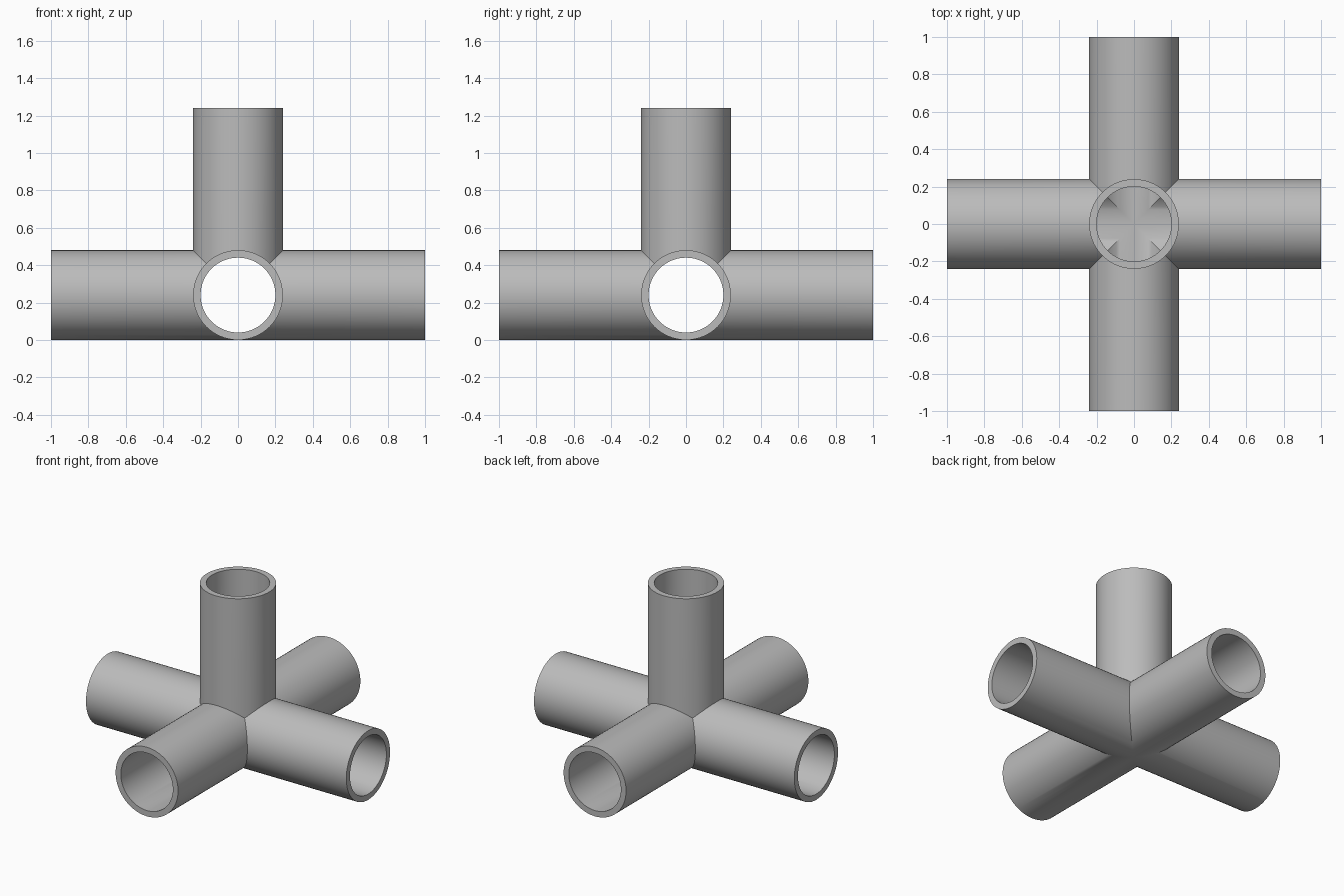
import bpy, bmesh, math
from mathutils import Vector

cube = bpy.data.objects.get("Cube")
if cube:
    bpy.data.objects.remove(cube, do_unlink=True)

OUTER, INNER, CENTRE, SEGMENTS = 0.24, 0.2, 0.24, 64

grey = bpy.data.materials.new("plain grey")
grey.use_nodes = True
colour = (0.5, 0.5, 0.5, 1)
grey.diffuse_color = colour
grey.node_tree.nodes["Principled BSDF"].inputs["Base Color"].default_value = colour

X, Y, Z = Vector((1, 0, 0)), Vector((0, 1, 0)), Vector((0, 0, 1))
bm = bmesh.new()


def ring(axis, radius, end=None):
    """Circle round an arm: flat at its end, or mitred against its neighbours."""
    u = Z if axis.z == 0 else X
    v = axis.cross(u)
    verts = []
    for i in range(SEGMENTS):
        a = 2 * math.pi * i / SEGMENTS
        side = (u * math.cos(a) + v * math.sin(a)) * radius
        along = end if end else max(abs(side.x), abs(side.y), side.z)
        verts.append(bm.verts.new(side + axis * along + Z * CENTRE))
    return verts


def arm(axis, end):
    """Hollow arm from the outer mitre, over the rim, to the inner mitre."""
    rings = [ring(axis, OUTER), ring(axis, OUTER, end),
             ring(axis, INNER, end), ring(axis, INNER)]
    for a, b in zip(rings, rings[1:]):
        for i in range(SEGMENTS):
            j = (i + 1) % SEGMENTS
            bm.faces.new((a[i], a[j], b[j], b[i]))


# Four level arms and one upright arm, welded along the mitres
for direction in (X, -X, Y, -Y):
    arm(direction, 1)
arm(Z, 1)
bmesh.ops.remove_doubles(bm, verts=bm.verts, dist=0.0005)
bmesh.ops.recalc_face_normals(bm, faces=bm.faces)

mesh = bpy.data.meshes.new("five_way_pipe_joint")
bm.to_mesh(mesh)
bm.free()
mesh.materials.append(grey)
joint = bpy.data.objects.new("five_way_pipe_joint", mesh)
bpy.context.collection.objects.link(joint)

# Smooth pipe walls with crisp rims and mitres
bpy.ops.object.select_all(action="DESELECT")
joint.select_set(True)
bpy.context.view_layer.objects.active = joint
bpy.ops.object.shade_smooth_by_angle(angle=math.radians(30))
